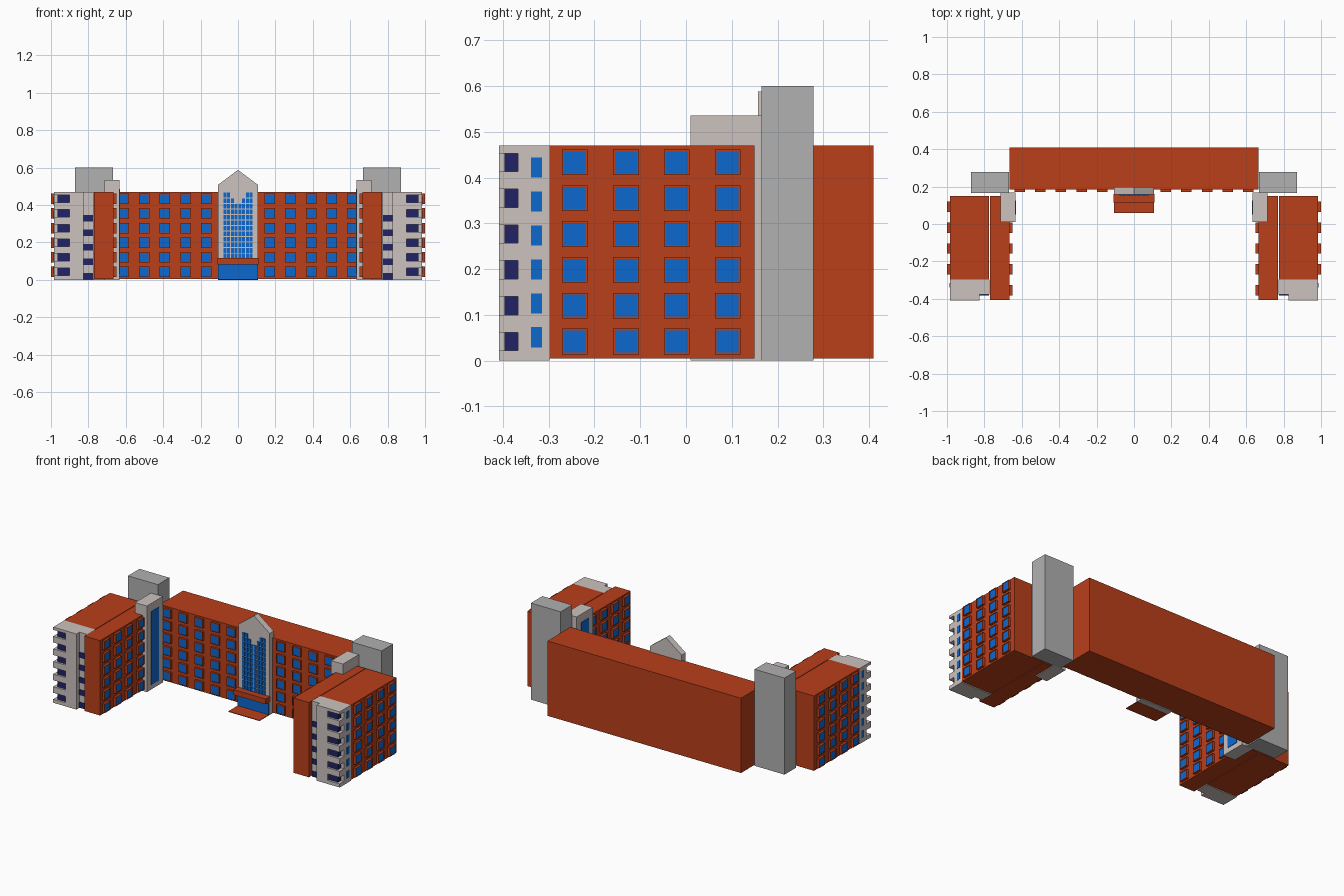
import bpy, bmesh

if "Cube" in bpy.data.objects:
    bpy.data.objects.remove(bpy.data.objects["Cube"])


def material(name, rgb):
    m = bpy.data.materials.new(name)
    m.diffuse_color = (*rgb, 1)
    m.use_nodes = True
    m.node_tree.nodes["Principled BSDF"].inputs["Base Color"].default_value = m.diffuse_color
    return m


BRICK = material("brick", (0.49, 0.05, 0.011))
GLASS = material("glass", (0.004, 0.14, 0.63))
NAVY = material("navy", (0.014, 0.016, 0.13))
PALE = material("pale_stone", (0.60, 0.54, 0.52))
CONCRETE = material("concrete", (0.44, 0.44, 0.44))


def finish(name, bm, mat, mirror):
    bmesh.ops.recalc_face_normals(bm, faces=bm.faces)
    me = bpy.data.meshes.new(name)
    bm.to_mesh(me)
    bm.free()
    ob = bpy.data.objects.new(name, me)
    bpy.context.collection.objects.link(ob)
    if mat:
        me.materials.append(mat)
    if mirror:
        mod = ob.modifiers.new("mirror", 'MIRROR')
        mod.use_mirror_merge = False
    return ob


def boxes(name, items, mat, mirror=False):
    """One object from boxes given as (x0, x1, y0, y1, z0, z1)."""
    bm = bmesh.new()
    for x0, x1, y0, y1, z0, z1 in items:
        vs = bmesh.ops.create_cube(bm, size=1)["verts"]
        for v in vs:
            v.co.x = x1 if v.co.x > 0 else x0
            v.co.y = y1 if v.co.y > 0 else y0
            v.co.z = z1 if v.co.z > 0 else z0
    return finish(name, bm, mat, mirror)


def prism(name, pts, direction, mat, mirror=False):
    """Extrude a closed profile of 3D points along a direction."""
    bm = bmesh.new()
    f = bm.faces.new([bm.verts.new(p) for p in pts])
    r = bmesh.ops.extrude_face_region(bm, geom=[f])
    bmesh.ops.translate(bm, vec=direction,
                        verts=[g for g in r["geom"] if isinstance(g, bmesh.types.BMVert)])
    return finish(name, bm, mat, mirror)


ROWS = [0.042 + 0.0782 * i for i in range(6)]


def windows(name, columns, wall, tip, along_x):
    """Brick frames standing off a wall, with glass set inside; mirrored."""
    frames, panes = [], []
    lo, hi = min(wall, tip), max(wall, tip)
    glass_tip = tip + (wall - tip) * 0.15
    glo, ghi = min(wall, glass_tip), max(wall, glass_tip)
    o, i = 0.028, 0.024

    def place(a0, a1, d0, d1, z0, z1):
        return (a0, a1, d0, d1, z0, z1) if along_x else (d0, d1, a0, a1, z0, z1)

    for c in columns:
        for z in ROWS:
            frames += [place(c - o, c - i, lo, hi, z - o, z + o),
                       place(c + i, c + o, lo, hi, z - o, z + o),
                       place(c - i, c + i, lo, hi, z + i, z + o),
                       place(c - i, c + i, lo, hi, z - o, z - i)]
            panes.append(place(c - i, c + i, glo, ghi, z - i, z + i))
    boxes(name + "_frames", frames, BRICK, True)
    boxes(name + "_glass", panes, GLASS, True)


# Brick blocks: long rear range and the two stepped side wings
boxes("main_block", [(-0.665, 0.665, 0.185, 0.41, 0.005, 0.47)], BRICK)
boxes("wing_inner", [(0.665, 0.771, -0.405, 0.15, 0.005, 0.47)], BRICK, True)
boxes("wing_outer", [(0.775, 0.985, -0.298, 0.15, 0.005, 0.47)], BRICK, True)

# Window grids
windows("main_window", [0.17, 0.28, 0.392, 0.502, 0.612], 0.185, 0.172, True)
windows("outer_window", [-0.243, -0.131, -0.02, 0.091], 0.985, 1.0, False)
windows("inner_window", [-0.354, -0.243, -0.131, -0.02], 0.665, 0.65, False)

# Pale wing ends with notched corner balconies
wing_end = prism("wing_end",
                 [(0.772, -0.298, 0), (0.772, -0.378, 0), (0.825, -0.378, 0),
                  (0.825, -0.408, 0), (0.985, -0.408, 0), (0.985, -0.298, 0)],
                 (0, 0, 0.47), PALE, True)
cutter = boxes("balcony_cutter",
               [(0.90, 1.05, -0.45, -0.367, z - 0.02, z + 0.02) for z in ROWS], PALE)
cutter.hide_render = True
cutter.hide_viewport = True
cut = wing_end.modifiers.new("balconies", 'BOOLEAN')
cut.operation = 'DIFFERENCE'
cut.solver = 'EXACT'
cut.object = cutter
wing_end.modifiers.move(1, 0)

# Dark balcony insets, dark landing windows and slim side windows
boxes("balcony_inset", [(0.90, 0.965, -0.396, -0.366, z - 0.02, z + 0.02) for z in ROWS], NAVY, True)
boxes("landing_window", [(0.774, 0.825, -0.381, -0.37, z - 0.017, z + 0.017)
                         for z in [0.02 + 0.0775 * i for i in range(5)]], NAVY, True)
boxes("side_window", [(0.98, 0.987, -0.339, -0.315, z - 0.022, z + 0.022)
                      for z in [0.051 + 0.0742 * i for i in range(6)]], GLASS, True)

# Service towers and glazed stair towers in the corners
boxes("service_tower", [(0.667, 0.872, 0.165, 0.278, 0, 0.6)], CONCRETE, True)
boxes("stair_tower", [(0.634, 0.715, 0.01, 0.168, 0, 0.535)], PALE, True)
boxes("stair_glass", [(0.631, 0.64, 0.05, 0.125, 0.03, 0.485)], GLASS, True)

# Gabled centre bay with stepped glazing
prism("centre_bay",
      [(-0.108, 0.157, 0), (0.108, 0.157, 0), (0.108, 0.157, 0.507),
       (0, 0.157, 0.588), (-0.108, 0.157, 0.507)], (0, 0.04, 0), PALE)
panes = []
for col, top in enumerate([10, 11, 12, 12]):
    for row in range(top):
        x, z = 0.002 + 0.02 * col, 0.115 + 0.0296 * row
        panes.append((x, x + 0.016, 0.153, 0.16, z, z + 0.025))
boxes("centre_glass", panes, GLASS, True)

# Entrance under its canopy
boxes("entrance_glass", [(-0.107, 0.107, 0.149, 0.16, 0.004, 0.083)], GLASS)
boxes("canopy", [(-0.11, 0.11, 0.115, 0.16, 0.083, 0.116)], BRICK)
boxes("entrance_step", [(-0.107, 0.107, 0.058, 0.155, 0, 0.004)], BRICK)
